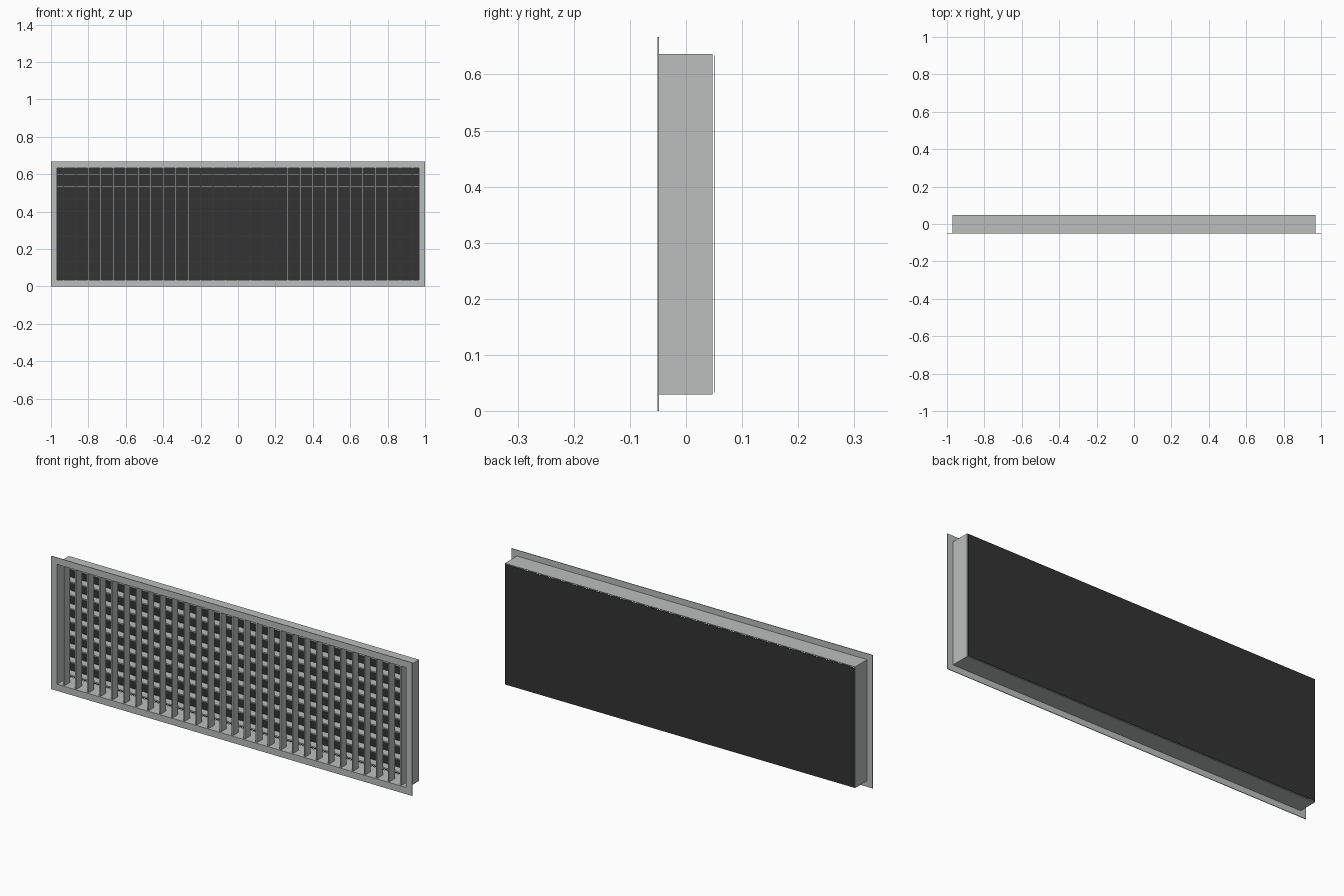
import bpy, bmesh
from mathutils import Vector

if "Cube" in bpy.data.objects:
    bpy.data.objects.remove(bpy.data.objects["Cube"])

def material(name, rgb):
    m = bpy.data.materials.new(name)
    m.diffuse_color = (*rgb, 1)
    m.use_nodes = True
    m.node_tree.nodes["Principled BSDF"].inputs["Base Color"].default_value = m.diffuse_color
    return m

grey = material("light_grey_metal", (0.50, 0.52, 0.51))
dark = material("dark_backing", (0.033, 0.033, 0.033))

def make_object(name, boxes, mat):
    """One object made of boxes given as (low corner, high corner)."""
    bm = bmesh.new()
    for lo, hi in boxes:
        lo, hi = Vector(lo), Vector(hi)
        verts = bmesh.ops.create_cube(bm, size=1)["verts"]
        for v in verts:
            v.co = (lo + hi) / 2 + v.co * (hi - lo)
    mesh = bpy.data.meshes.new(name)
    bm.to_mesh(mesh)
    bm.free()
    mesh.materials.append(mat)
    ob = bpy.data.objects.new(name, mesh)
    bpy.context.collection.objects.link(ob)
    return ob

def ring(x, z0, z1, w, y0, y1):
    """Rectangular frame with bar width w."""
    return [((-x, y0, z0), (x, y0 + (y1 - y0), z0 + w)),
            ((-x, y0, z1 - w), (x, y1, z1)),
            ((-x, y0, z0 + w), (-x + w, y1, z1 - w)),
            ((x - w, y0, z0 + w), (x, y1, z1 - w))]

H = 2 / 3            # overall height
PITCH = 1 / 15       # blade spacing
T = 0.0067 / 2       # half blade thickness
IX, IZ = 0.967, 0.0333

# front flange and duct collar
make_object("front_flange", ring(1.0, 0, H, IZ, -0.051, -0.0477), grey)
make_object("collar", ring(0.97, 0.03, H - 0.03, 0.0033, -0.0477, 0.0475), grey)

# vertical blades in front
make_object("vertical_blades",
            [((k * PITCH - T, -0.046, IZ), (k * PITCH + T, -0.002, H - IZ))
             for k in range(-14, 15)], grey)

# horizontal blades behind
make_object("horizontal_blades",
            [((-IX, 0.002, k * PITCH - T), (IX, 0.044, k * PITCH + T))
             for k in range(1, 10)], grey)

# dark backing sheet
make_object("back_panel", [((-IX, 0.0498, IZ), (IX, 0.051, H - IZ))], dark)
